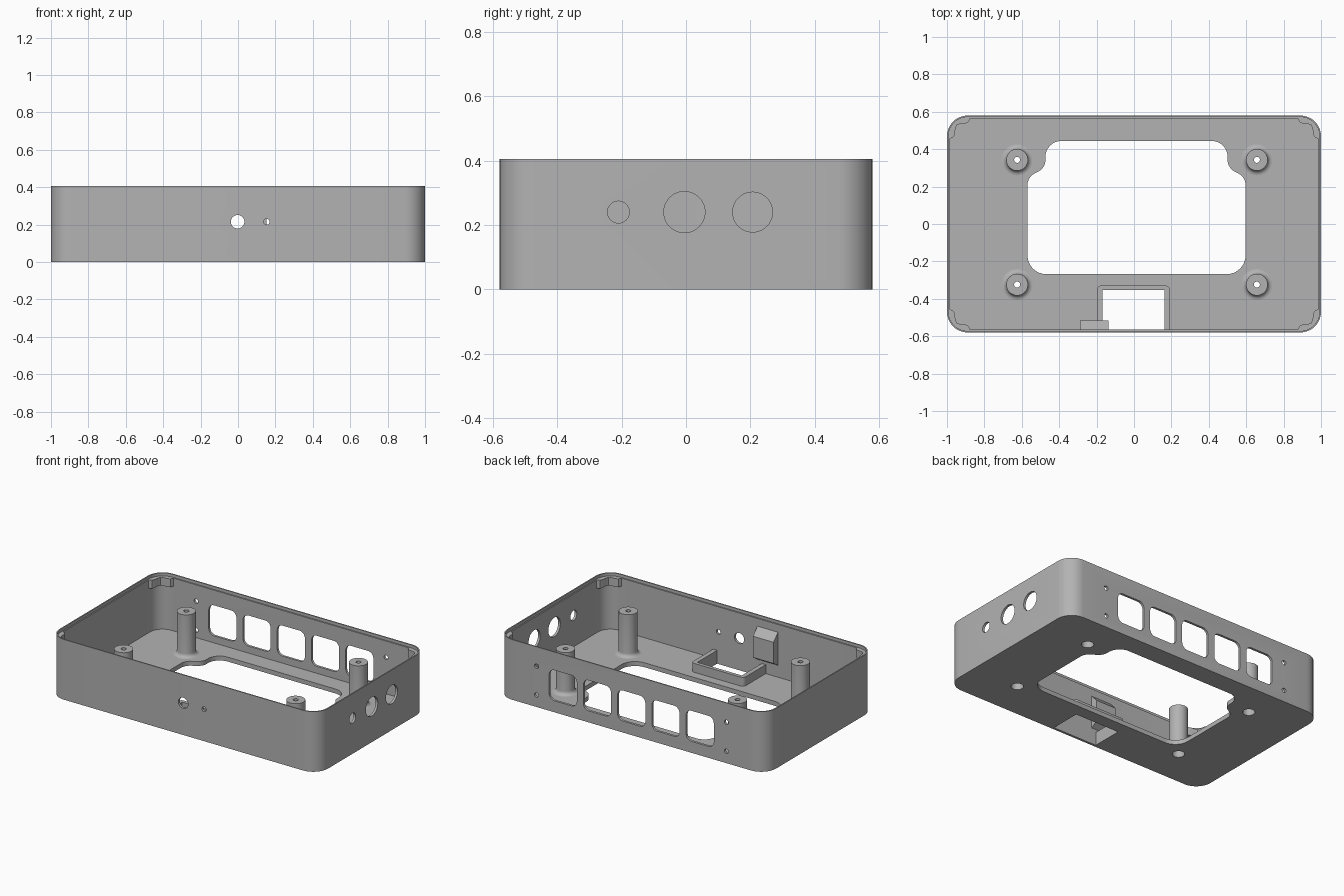
import bpy, bmesh, math
from mathutils import Vector

if "Cube" in bpy.data.objects:
    bpy.data.objects.remove(bpy.data.objects["Cube"], do_unlink=True)

grey = bpy.data.materials.new("plain grey")
grey.use_nodes = True
GREY = (0.45, 0.45, 0.45, 1)
grey.diffuse_color = GREY
grey.node_tree.nodes["Principled BSDF"].inputs["Base Color"].default_value = GREY

WALL, FLOOR, HEIGHT = 0.016, 0.03, 0.405
HX, HY = 1.0, 0.58
RADIUS = 0.11


def make(name, bm):
    bmesh.ops.recalc_face_normals(bm, faces=bm.faces)
    mesh = bpy.data.meshes.new(name)
    bm.to_mesh(mesh)
    bm.free()
    mesh.materials.append(grey)
    ob = bpy.data.objects.new(name, mesh)
    bpy.context.collection.objects.link(ob)
    return ob


def fillet(corners, steps=8):
    """Round each (x, y, radius) corner of an outline."""
    out = []
    for i, (x, y, r) in enumerate(corners):
        v = Vector((x, y, 0))
        if r == 0:
            out.append((x, y))
            continue
        a = (Vector((*corners[i - 1][:2], 0)) - v).normalized()
        b = (Vector((*corners[(i + 1) % len(corners)][:2], 0)) - v).normalized()
        half = a.angle(b) / 2
        centre = v + (a + b).normalized() * r / math.sin(half)
        t = r / math.tan(half)
        s, e = v + a * t - centre, v + b * t - centre
        turn = s.angle(e)
        for k in range(steps + 1):
            f = k / steps
            p = centre + (s * math.sin((1 - f) * turn) + e * math.sin(f * turn)) / math.sin(turn)
            out.append((p.x, p.y))
    return out


def rounded_rect(hx, hy, r, cx=0, cy=0):
    return fillet([(cx + sx * hx, cy + sy * hy, r)
                   for sx, sy in ((-1, -1), (1, -1), (1, 1), (-1, 1))])


def circle(cx, cy, r, n=40):
    return [(cx + r * math.cos(i * math.tau / n), cy + r * math.sin(i * math.tau / n))
            for i in range(n)]


def prism(name, outline, lo, hi, axis="z"):
    """Extrude an outline along an axis; the outline uses the other two axes in order."""
    place = {"x": lambda p, h: (h, *p), "y": lambda p, h: (p[0], h, p[1]),
             "z": lambda p, h: (*p, h)}[axis]
    bm = bmesh.new()
    low = [bm.verts.new(place(p, lo)) for p in outline]
    top = [bm.verts.new(place(p, hi)) for p in outline]
    bm.faces.new(low)
    bm.faces.new(top)
    for i in range(len(low)):
        bm.faces.new((low[i - 1], low[i], top[i], top[i - 1]))
    return make(name, bm)


def cut(body, outline, lo, hi, axis="z"):
    tool = prism("cutter", outline, lo, hi, axis)
    mod = body.modifiers.new("cut", "BOOLEAN")
    mod.operation, mod.solver, mod.object = "DIFFERENCE", "EXACT", tool
    deps = bpy.context.evaluated_depsgraph_get()
    mesh = bpy.data.meshes.new_from_object(body.evaluated_get(deps))
    body.modifiers.clear()
    body.data = mesh
    bpy.data.objects.remove(tool, do_unlink=True)


# Case: open tray with a thinner lip round the rim
case = prism("case", rounded_rect(HX, HY, RADIUS), 0, HEIGHT)
cut(case, rounded_rect(HX - WALL, HY - WALL, RADIUS - WALL), FLOOR, 1)
cut(case, rounded_rect(HX - WALL / 2, HY - WALL / 2, RADIUS - WALL / 2), HEIGHT - 0.02, 1)

# Floor opening, its back corners stepping round the posts
MID = 0.0135
half = [(0.583, -0.268, 0.1), (0.583, 0.25, 0.07), (0.487, 0.30, 0.07), (0.487, 0.444, 0.085)]
cut(case, fillet([(MID + x, y, r) for x, y, r in half]
                 + [(MID - x, y, r) for x, y, r in reversed(half)]), -1, 0.2)

# Floor slot by the front wall
SLOT_L, SLOT_R, SLOT_Y, FRONT = -0.169, 0.163, -0.353, -HY + WALL
cut(case, [(SLOT_L, FRONT), (SLOT_R, FRONT), (SLOT_R, SLOT_Y), (SLOT_L, SLOT_Y)], -1, 0.2)

# Back windows and screw holes
for i in range(-2, 3):
    cut(case, rounded_rect(0.103, 0.103, 0.04, i * 0.255, 0.18), 0.5, 1, "y")
for x in (-0.707, 0.707):
    for z in (0.08, 0.275):
        cut(case, circle(x, z, 0.015, 20), 0.5, 1, "y")

# Front holes
for x, r in ((-0.002, 0.036), (0.153, 0.016)):
    cut(case, circle(x, 0.215, r), -1, -0.5, "y")

# Side holes, on the left only
for y, r in ((-0.21, 0.034), (-0.005, 0.064), (0.207, 0.062)):
    cut(case, circle(y, 0.24, r), 0.9, 1.2, "x")

# Screw posts, hollow, with a flared foot and a wider recess below
post_profile = [(0.038, FLOOR), (0.038, 0.1), (0.016, 0.1), (0.016, 0.316), (0.058, 0.316)]
for k in range(6):
    a = math.pi + k * math.pi / 10
    post_profile.append((0.083 + 0.025 * math.cos(a), 0.055 + 0.025 * math.sin(a)))
parts = [case]
for x, side in ((-0.625, "right"), (0.657, "left")):
    for y, end in ((-0.324, "front"), (0.343, "back")):
        cut(case, circle(x, y, 0.038, 32), -1, 0.2)
        bm = bmesh.new()
        vs = [bm.verts.new((r, 0, z)) for r, z in post_profile]
        es = [bm.edges.new(pair) for pair in zip(vs, vs[1:])]
        bmesh.ops.spin(bm, geom=vs + es, cent=(0, 0, 0), axis=(0, 0, 1),
                       angle=math.tau, steps=32, use_merge=True)
        bmesh.ops.remove_doubles(bm, verts=bm.verts, dist=0.0001)
        bmesh.ops.translate(bm, verts=bm.verts, vec=(x, y, 0))
        parts.append(make(f"{end}_{side}_post", bm))

# Raised rail round the floor slot
parts.append(prism("slot_rail", fillet([
    (SLOT_L - 0.03, FRONT, 0), (SLOT_L - 0.03, SLOT_Y + 0.024, 0.025),
    (SLOT_R + 0.03, SLOT_Y + 0.024, 0.025), (SLOT_R + 0.03, FRONT, 0),
    (SLOT_R, FRONT, 0), (SLOT_R, SLOT_Y, 0),
    (SLOT_L, SLOT_Y, 0), (SLOT_L, FRONT, 0)]), FLOOR, 0.09))

# Wedge-ended block inside the front wall
parts.append(prism("wall_block", [(FRONT, 0.11), (-0.517, 0.14), (-0.517, 0.283), (FRONT, 0.333)],
                   -0.29, -0.137, "x"))

# Corner tabs under the lip
edge = [(0.125, WALL), (0.115, 0.035), (0.1, 0.042), (0.07, 0.045), (0.052, 0.052)]
inner = edge + [(b, a) for a, b in reversed(edge[:-1])]
arc = [(RADIUS - (RADIUS - WALL) * math.cos(t), RADIUS - (RADIUS - WALL) * math.sin(t))
       for t in [k * math.pi / 16 for k in range(9)]]
for sx, side in ((-1, "right"), (1, "left")):
    for sy, end in ((-1, "front"), (1, "back")):
        outline = [(sx * (HX - a), sy * (HY - b)) for a, b in inner + arc]
        parts.append(prism(f"{end}_{side}_tab", outline, 0.33, HEIGHT - 0.02))

# Smooth the curves, keep the edges sharp
bpy.ops.object.select_all(action="DESELECT")
for ob in parts:
    ob.select_set(True)
bpy.context.view_layer.objects.active = case
bpy.ops.object.shade_smooth_by_angle(angle=math.radians(30))
